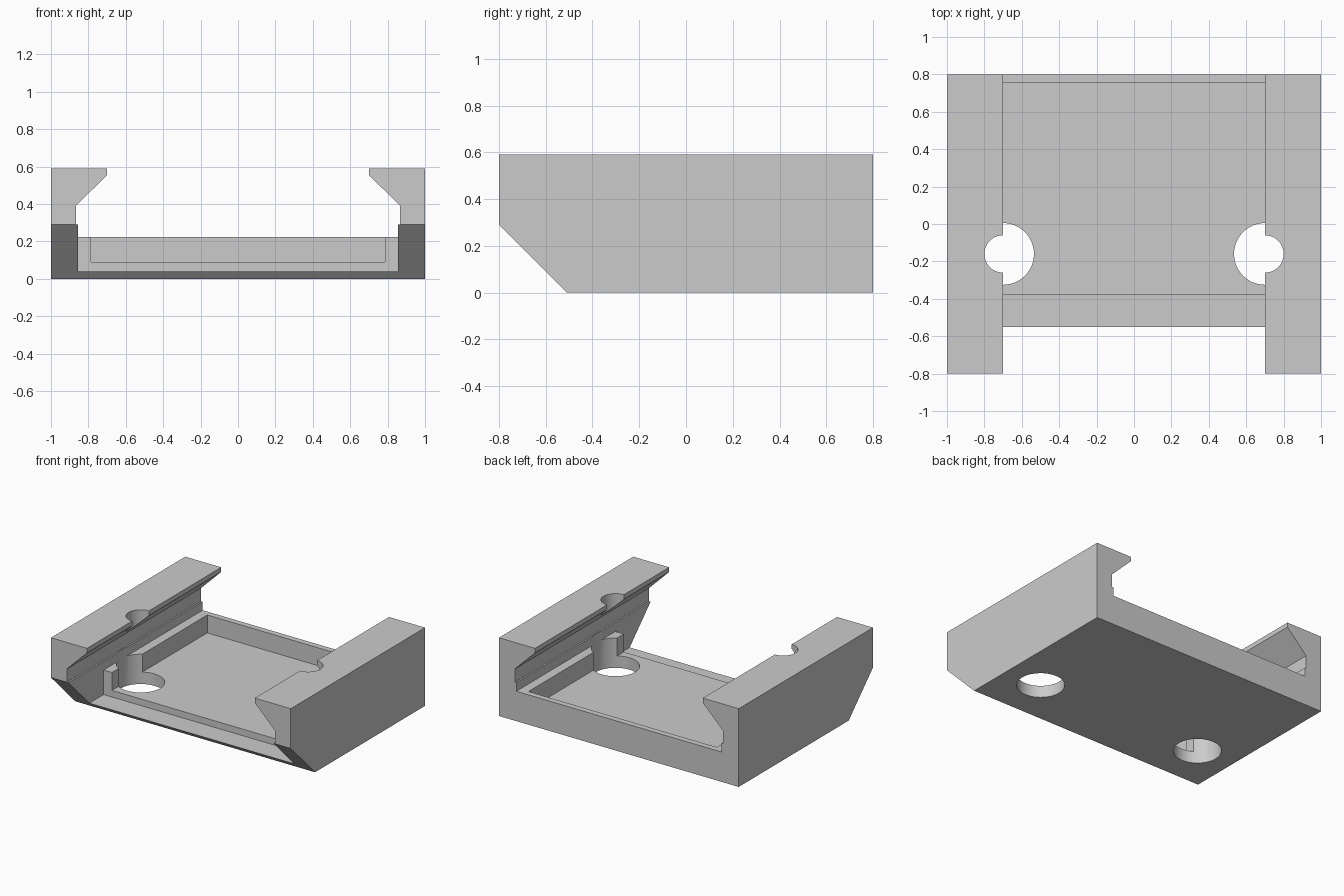
import bpy
import bmesh
from mathutils import Vector

if "Cube" in bpy.data.objects:
    bpy.data.objects.remove(bpy.data.objects["Cube"])

grey = bpy.data.materials.new("mid grey")
grey.use_nodes = True
grey.diffuse_color = (0.6, 0.6, 0.6, 1)
grey.node_tree.nodes["Principled BSDF"].inputs["Base Color"].default_value = (0.6, 0.6, 0.6, 1)


def add_object(name, bm):
    bmesh.ops.recalc_face_normals(bm, faces=bm.faces[:])
    mesh = bpy.data.meshes.new(name)
    bm.to_mesh(mesh)
    bm.free()
    mesh.materials.append(grey)
    obj = bpy.data.objects.new(name, mesh)
    bpy.context.collection.objects.link(obj)
    return obj


def prism(name, corners, direction):
    """Extrude a closed outline along a direction."""
    bm = bmesh.new()
    face = bm.faces.new([bm.verts.new(c) for c in corners])
    result = bmesh.ops.extrude_face_region(bm, geom=[face], use_keep_orig=True)
    moved = [g for g in result["geom"] if isinstance(g, bmesh.types.BMVert)]
    bmesh.ops.translate(bm, verts=moved, vec=Vector(direction))
    return add_object(name, bm)


def box(name, half_width, y0, y1, z0, z1):
    outline = [(-half_width, y0, z0), (-half_width, y1, z0),
               (-half_width, y1, z1), (-half_width, y0, z1)]
    return prism(name, outline, (2 * half_width, 0, 0))


def cylinder(name, x, y, radius, z0, z1):
    bm = bmesh.new()
    bmesh.ops.create_cone(bm, cap_ends=True, segments=64, radius1=radius,
                          radius2=radius, depth=z1 - z0)
    bmesh.ops.translate(bm, verts=bm.verts[:], vec=Vector((x, y, (z0 + z1) / 2)))
    return add_object(name, bm)


# Body block with the sloped front underside
side = [(-0.8, 0.29), (-0.51, 0), (0.8, 0), (0.8, 0.59), (-0.8, 0.59)]
body = prism("cradle_body", [(-1, y, z) for y, z in side], (2, 0, 0))

# Channel between the two overhanging rails
half = [(0.855, 0.225), (0.855, 0.29), (0.867, 0.29), (0.867, 0.39),
        (0.7, 0.555), (0.7, 0.8)]
outline = half + [(-x, z) for x, z in reversed(half)]
cutters = [prism("channel_cutter", [(x, -1, z) for x, z in outline], (0, 2, 0))]

# Low front ledge and the recessed floor
cutters.append(box("front_ledge_cutter", 0.855, -1, -0.38, 0.04, 0.26))
cutters.append(box("floor_pocket_cutter", 0.785, -0.9, 0.755, 0.09, 0.4))

# Wide floor holes with narrower access holes through the rails
for s in (-1, 1):
    cutters.append(cylinder("floor_hole_cutter", s * 0.7, -0.16, 0.165, -0.1, 0.36))
    cutters.append(cylinder("rail_hole_cutter", s * 0.7, -0.16, 0.1, 0.3, 0.8))

bpy.ops.object.select_all(action="DESELECT")
body.select_set(True)
bpy.context.view_layer.objects.active = body
for cutter in cutters:
    mod = body.modifiers.new("cut", "BOOLEAN")
    mod.operation = "DIFFERENCE"
    mod.solver = "EXACT"
    mod.object = cutter
    bpy.ops.object.modifier_apply(modifier=mod.name)
    bpy.data.objects.remove(cutter)

# Smooth hole walls, crisp edges elsewhere
bpy.ops.object.shade_smooth_by_angle()
